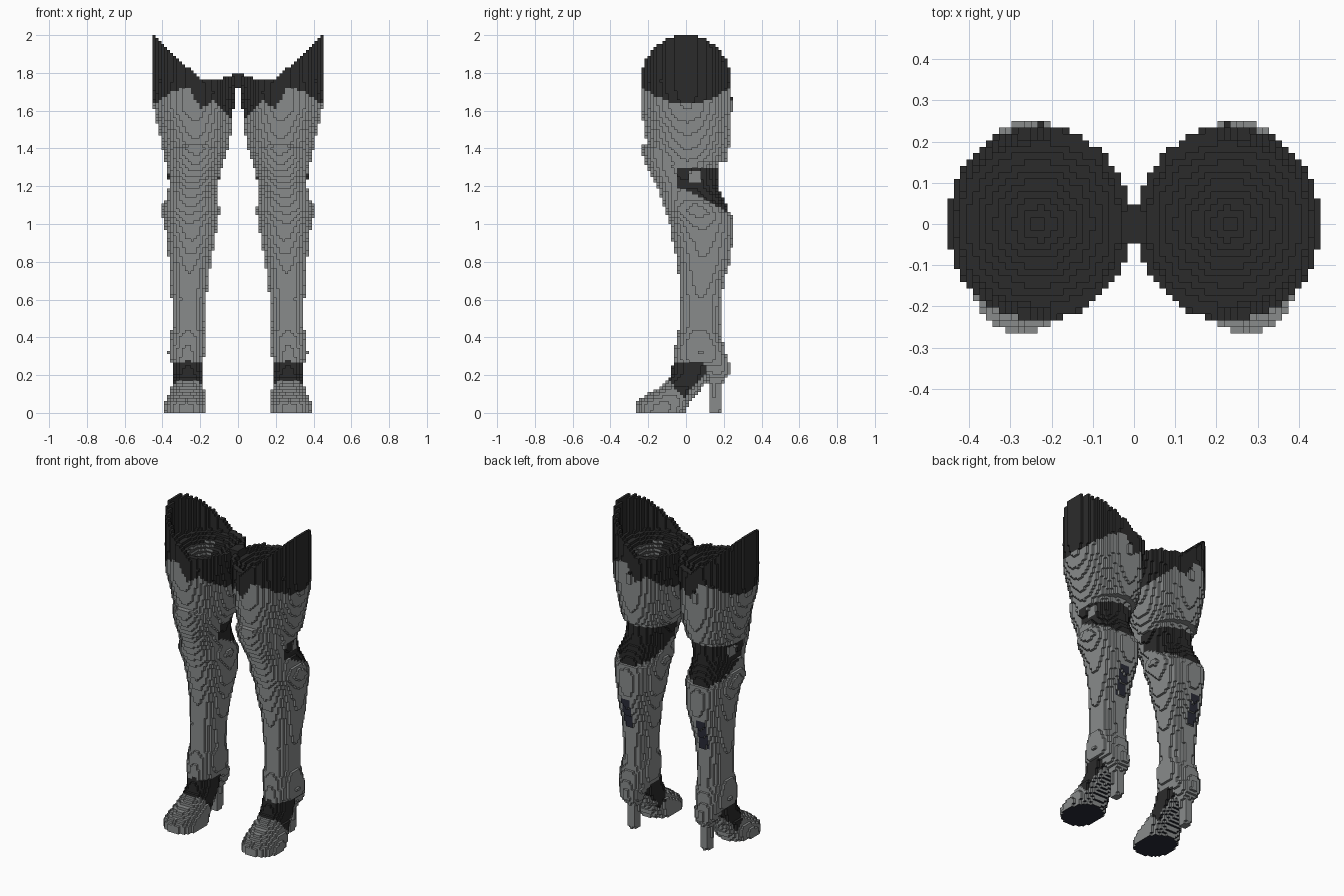
import bpy
import bmesh
import math

if "Cube" in bpy.data.objects:
    bpy.data.objects.remove(bpy.data.objects["Cube"], do_unlink=True)

H = 2 / 128  # block size


def make_material(name, rgb):
    m = bpy.data.materials.new(name)
    m.use_nodes = True
    m.diffuse_color = (*rgb, 1)
    m.node_tree.nodes["Principled BSDF"].inputs["Base Color"].default_value = (*rgb, 1)
    return m


GREY, DARK, NAVY = 0, 1, 2
MATERIALS = [make_material("steel grey", (0.25, 0.26, 0.26)),
             make_material("charcoal", (0.024, 0.024, 0.024)),
             make_material("dark navy", (0.022, 0.024, 0.038))]

# Left-side profiles: height, inner x, outer x, front y, back y
THIGH = [(1.29, .09, .372, -.16, .165), (1.32, .075, .38, -.17, .165),
         (1.325, .075, .38, -.18, .21), (1.40, .05, .40, -.20, .225),
         (1.50, .035, .42, -.22, .238), (1.60, .024, .445, -.235, .243),
         (1.70, .012, .452, -.237, .242), (1.75, .004, .455, -.232, .234),
         (2.00, .004, .455, -.230, .230)]
KNEE = [(1.06, .098, .405, -.11, .22), (1.10, .102, .40, -.12, .215),
        (1.13, .115, .382, -.13, .20), (1.20, .108, .366, -.155, .168),
        (1.25, .10, .368, -.182, .165), (1.30, .088, .372, -.205, .165),
        (1.36, .085, .36, -.225, .08), (1.40, .105, .345, -.237, .02),
        (1.425, .15, .30, -.23, -.05)]
SHIN = [(0.25, .19, .342, -.068, .225), (0.28, .182, .362, -.064, .222),
        (0.31, .175, .368, -.06, .212), (0.36, .165, .365, -.055, .205),
        (0.41, .165, .362, -.045, .182), (0.45, .178, .348, -.037, .183),
        (0.60, .17, .35, -.035, .19), (0.70, .155, .36, -.035, .20),
        (0.80, .145, .366, -.045, .23), (0.90, .122, .372, -.068, .247),
        (1.00, .114, .388, -.085, .252), (1.07, .098, .408, -.108, .235)]
SHOE = [(0.00, .165, .388, -.262, -.01), (0.05, .166, .386, -.262, .02),
        (0.065, .168, .38, -.25, .03), (0.10, .176, .364, -.20, .055),
        (0.15, .184, .35, -.12, .10), (0.20, .188, .342, -.08, .125),
        (0.26, .188, .342, -.068, .14)]
HEEL = [(0.00, .228, .288, .118, .182), (0.15, .226, .290, .118, .185),
        (0.18, .215, .302, .115, .21), (0.21, .20, .322, .10, .228),
        (0.26, .19, .342, .06, .228)]


def lerp_row(rows, t):
    """Interpolate table rows on their first column."""
    if t <= rows[0][0]:
        return rows[0][1:]
    for a, b in zip(rows, rows[1:]):
        if t <= b[0]:
            f = (t - a[0]) / (b[0] - a[0])
            return [p + (q - p) * f for p, q in zip(a[1:], b[1:])]
    return rows[-1][1:]


def in_socket(x, y, z):
    """Slanted rim around a hollow bowl at the top of the thigh."""
    r = math.hypot(x - .23, y)
    rim = 1.765 + max(0, (x - .2) * .96) + max(0, (.1 - x) * .3)
    bowl = 1.62 + .7 * r
    return z < rim and (z < bowl or r > .203)


def fill(rows, power=2.0):
    """Blocks inside a stack of oval cross-sections."""
    cells = set()
    for k in range(math.ceil(rows[0][0] / H - .5), math.ceil(rows[-1][0] / H - .5)):
        z = (k + .5) * H
        x0, x1, y0, y1 = lerp_row(rows, z)
        cx, cy, rx, ry = (x0 + x1) / 2, (y0 + y1) / 2, (x1 - x0) / 2, (y1 - y0) / 2
        for i in range(int(x0 / H) - 1, int(x1 / H) + 2):
            for j in range(math.floor(y0 / H), math.ceil(y1 / H) + 1):
                x, y = (i + .5) * H, (j + .5) * H
                if abs((x - cx) / rx) ** power + abs((y - cy) / ry) ** power <= 1:
                    if z < 1.6 or in_socket(x, y, z):
                        cells.add((i, j, k))
    return cells


# Lower border of the dark thigh top, by x
BORDER = [(0, 1.56), (.04, 1.57), (.13, 1.66), (.19, 1.61), (.23, 1.66),
          (.26, 1.73), (.35, 1.70), (.45, 1.635)]


def thigh_colour(x, y, z, n):
    if n[2] > 0 and z > 1.6 and math.hypot(x - .23, y) < .2:
        return DARK
    return DARK if z > lerp_row(BORDER, x)[0] else GREY


def knee_colour(x, y, z, n):
    # round hinge on the outer side, dark band behind the joint
    if x > .25 and math.hypot(y - .05, z - 1.25) < .036:
        return GREY
    low = 1.19 - max(0, y + .02) * .52
    return DARK if y > -.04 and low < z < 1.29 + max(0, y) * .25 else GREY


def shin_colour(x, y, z, n):
    if y > .1 and z > 1.19 - (y + .02) * .52:
        return DARK
    # calf vent
    if n[1] > 0 and .66 < z < .84 and abs(x - .265) < .03:
        return NAVY
    return DARK if z < .28 - abs(x - .265) * .3 and y < .10 else GREY


def shoe_colour(x, y, z, n):
    if n[2] < 0:
        return NAVY
    # open instep
    return DARK if y < .115 and z > .08 + abs(y + .01) * 1.15 else GREY


def heel_colour(x, y, z, n):
    return GREY


# Six block sides: normal and corner offsets, counter-clockwise from outside
SIDES = [((1, 0, 0), [(1, 0, 0), (1, 1, 0), (1, 1, 1), (1, 0, 1)]),
         ((-1, 0, 0), [(0, 0, 0), (0, 0, 1), (0, 1, 1), (0, 1, 0)]),
         ((0, 1, 0), [(0, 1, 0), (0, 1, 1), (1, 1, 1), (1, 1, 0)]),
         ((0, -1, 0), [(0, 0, 0), (1, 0, 0), (1, 0, 1), (0, 0, 1)]),
         ((0, 0, 1), [(0, 0, 1), (1, 0, 1), (1, 1, 1), (0, 1, 1)]),
         ((0, 0, -1), [(0, 0, 0), (0, 1, 0), (1, 1, 0), (1, 0, 0)])]


def build(name, cells, solid, colour, sign):
    """Skin the exposed sides of a block set as one object."""
    bm = bmesh.new()
    verts = {}
    for i, j, k in sorted(cells):
        for n, corners in SIDES:
            if (i + n[0], j + n[1], k + n[2]) in solid:
                continue
            loop = []
            for c in corners:
                key = (i + c[0], j + c[1], k + c[2])
                if key not in verts:
                    verts[key] = bm.verts.new((sign * key[0] * H, key[1] * H, key[2] * H))
                loop.append(verts[key])
            face = bm.faces.new(loop if sign > 0 else loop[::-1])
            face.material_index = colour((i + .5) * H, (j + .5) * H, (k + .5) * H, n)
    mesh = bpy.data.meshes.new(name)
    bm.to_mesh(mesh)
    bm.free()
    for m in MATERIALS:
        mesh.materials.append(m)
    bpy.context.collection.objects.link(bpy.data.objects.new(name, mesh))


# Leg parts, each taking the blocks not already claimed
solid, parts = set(), []
for name, rows, power, colour in [("thigh", THIGH, 2, thigh_colour),
                                  ("knee", KNEE, 2.2, knee_colour),
                                  ("shin", SHIN, 2.2, shin_colour),
                                  ("shoe", SHOE, 2.3, shoe_colour),
                                  ("heel", HEEL, 2.5, heel_colour)]:
    cells = fill(rows, power) - solid
    solid |= cells
    parts.append((name, cells, colour))
for side, sign in (("left", 1), ("right", -1)):
    for name, cells, colour in parts:
        build(f"{name}_{side}", cells, solid, colour, sign)

# Small bridge joining the thigh tops
bridge = {(i, j, k) for i in range(-2, 2) for j in range(-3, 2) for k in range(110, 115)}
build("thigh_bridge", bridge, bridge, lambda x, y, z, n: DARK, 1)
